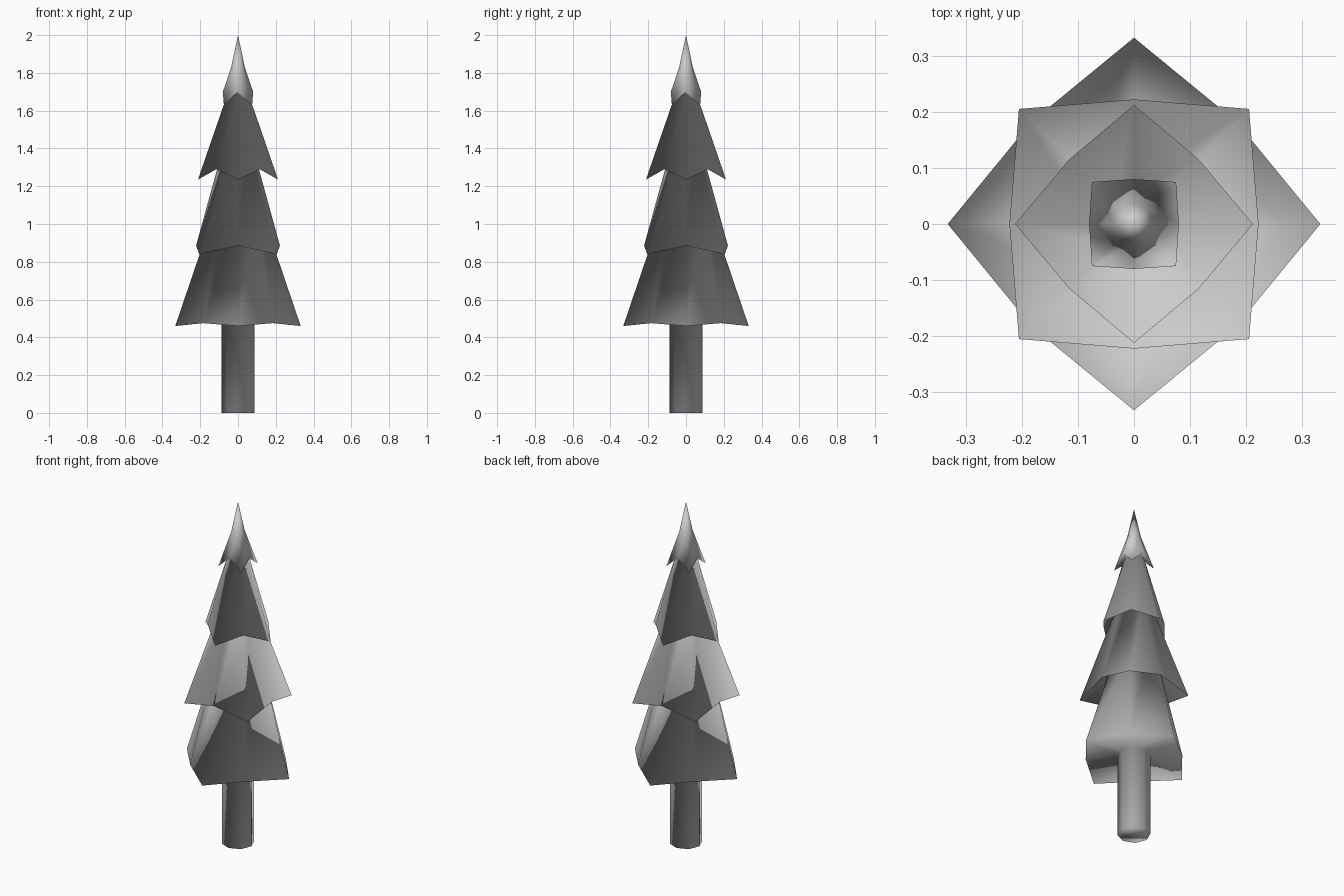
import bpy, bmesh, math

if "Cube" in bpy.data.objects:
    bpy.data.objects.remove(bpy.data.objects["Cube"])


def ring(bm, axis_r, axis_z, diag_r, diag_z):
    """Eight vertices alternating between axis and diagonal directions."""
    verts = []
    for i in range(8):
        a = i * math.pi / 4
        r, z = (axis_r, axis_z) if i % 2 == 0 else (diag_r, diag_z)
        verts.append(bm.verts.new((r * math.cos(a), r * math.sin(a), z)))
    return verts


def build(name, rings, tip_z):
    bm = bmesh.new()
    loops = [ring(bm, *r) for r in rings]
    bm.faces.new(loops[0][::-1])
    for low, high in zip(loops, loops[1:]):
        for i in range(8):
            j = (i + 1) % 8
            bm.faces.new((low[i], low[j], high[j], high[i]))
    tip = bm.verts.new((0, 0, tip_z))
    for i in range(8):
        bm.faces.new((loops[-1][i], loops[-1][(i + 1) % 8], tip))
    for f in bm.faces:
        f.smooth = True
    mesh = bpy.data.meshes.new(name)
    bm.to_mesh(mesh)
    bm.free()
    obj = bpy.data.objects.new(name, mesh)
    bpy.context.collection.objects.link(obj)
    return obj


# One continuous smooth-shaded skin: trunk, then flared hems and tucked-in necks
build("fir_tree", [
    (0.087, 0.00, 0.087, 0.00),    # trunk
    (0.087, 0.49, 0.087, 0.49),
    (0.332, 0.46, 0.258, 0.475),   # lowest tier, corners on the axes
    (0.125, 1.07, 0.125, 1.07),
    (0.222, 0.885, 0.290, 0.84),   # second tier, corners on the diagonals
    (0.075, 1.42, 0.085, 1.42),
    (0.212, 1.235, 0.163, 1.29),   # third tier, corners on the axes
    (0.055, 1.69, 0.055, 1.69),
    (0.080, 1.70, 0.106, 1.63),    # top tier, corners on the diagonals
    (0.036, 1.83, 0.036, 1.83),
], tip_z=2.0)
